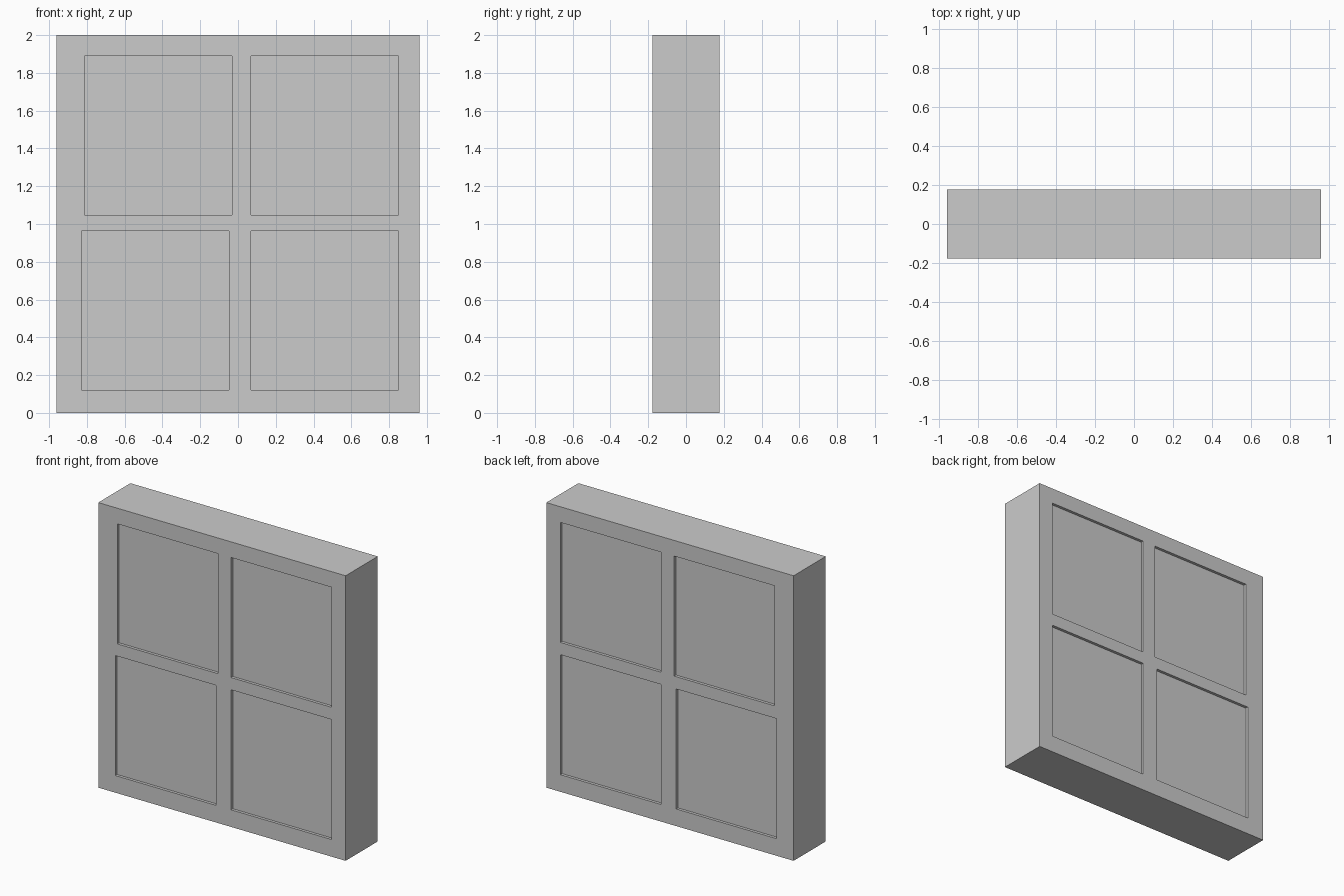
import bpy, bmesh
from mathutils import Matrix, Vector

if "Cube" in bpy.data.objects:
    bpy.data.objects.remove(bpy.data.objects["Cube"])

WIDTH, DEPTH, HEIGHT = 1.92, 0.356, 2.0
RECESS = 0.02
# Lower-left corners (x, z) of the four panes, all the same size
PANE_W, PANE_H = 0.78, 0.842
PANES = [(-0.812, 1.048), (0.07, 1.048), (-0.828, 0.12), (0.07, 0.12)]


def add_box(bm, centre, size):
    matrix = Matrix.Translation(centre) @ Matrix.Diagonal(Vector((*size, 1)))
    bmesh.ops.create_cube(bm, size=1, matrix=matrix)


def make_object(name, boxes):
    bm = bmesh.new()
    for centre, size in boxes:
        add_box(bm, centre, size)
    mesh = bpy.data.meshes.new(name)
    bm.to_mesh(mesh)
    bm.free()
    obj = bpy.data.objects.new(name, mesh)
    bpy.context.collection.objects.link(obj)
    return obj


# Solid window block
window = make_object("window_block", [((0, 0, HEIGHT / 2), (WIDTH, DEPTH, HEIGHT))])

# Shallow pane recesses, mirrored on front and back
cutter = make_object("pane_recess_cutter", [
    ((x + PANE_W / 2, side * DEPTH / 2, z + PANE_H / 2), (PANE_W, 2 * RECESS, PANE_H))
    for x, z in PANES for side in (-1, 1)])
cutter.hide_render = True
cutter.hide_viewport = True

cut = window.modifiers.new("pane_recesses", 'BOOLEAN')
cut.operation = 'DIFFERENCE'
cut.solver = 'EXACT'
cut.object = cutter
bpy.context.view_layer.update()

# Apply the cut and discard the helper
depsgraph = bpy.context.evaluated_depsgraph_get()
window.data = bpy.data.meshes.new_from_object(window.evaluated_get(depsgraph))
window.modifiers.clear()
bpy.data.objects.remove(cutter)
